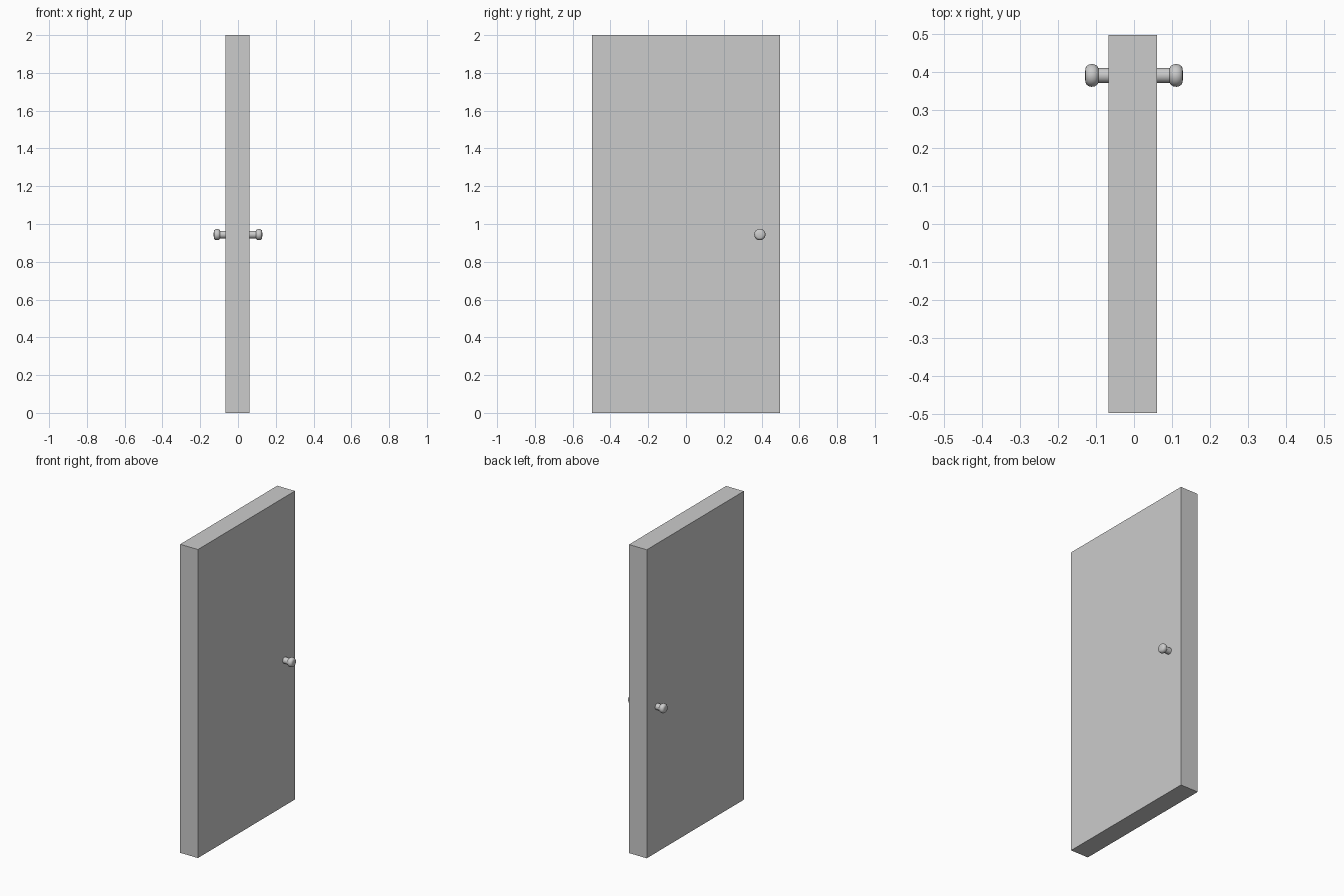
import bpy
import bmesh
from math import pi, radians
from mathutils import Matrix

cube = bpy.data.objects.get("Cube")
if cube:
    bpy.data.objects.remove(cube, do_unlink=True)

grey = bpy.data.materials.new("plain_grey")
grey.use_nodes = True
color = (0.6, 0.6, 0.6, 1)
grey.diffuse_color = color
grey.node_tree.nodes["Principled BSDF"].inputs["Base Color"].default_value = color


def add_object(name, bm):
    mesh = bpy.data.meshes.new(name)
    bmesh.ops.recalc_face_normals(bm, faces=bm.faces[:])
    bm.to_mesh(mesh)
    bm.free()
    mesh.materials.append(grey)
    obj = bpy.data.objects.new(name, mesh)
    bpy.context.collection.objects.link(obj)
    return obj


# Door slab
bm = bmesh.new()
bmesh.ops.create_cube(bm, size=1)
bmesh.ops.transform(bm, verts=bm.verts[:], matrix=Matrix.Translation((-0.003, 0, 1))
                    @ Matrix.Diagonal((0.127, 0.994, 2, 1)))
add_object("door_slab", bm)

# Knob on each face: (distance along the shaft, radius), lathed about x
PROFILE = [(0.05, 0), (0.05, 0.02), (0.094, 0.02), (0.097, 0.025), (0.104, 0.029),
           (0.112, 0.03), (0.12, 0.028), (0.126, 0.023), (0.128, 0.018), (0.129, 0)]


def add_knob(name, side):
    bm = bmesh.new()
    verts = [bm.verts.new((side * x, r, 0)) for x, r in PROFILE]
    edges = [bm.edges.new(pair) for pair in zip(verts, verts[1:])]
    bmesh.ops.spin(bm, geom=verts + edges, cent=(0, 0, 0), axis=(1, 0, 0),
                   angle=2 * pi, steps=32)
    bmesh.ops.remove_doubles(bm, verts=bm.verts[:], dist=0.0001)
    knob = add_object(name, bm)
    knob.location = (0, 0.391, 0.944)
    bpy.ops.object.select_all(action='DESELECT')
    knob.select_set(True)
    bpy.context.view_layer.objects.active = knob
    bpy.ops.object.shade_smooth_by_angle(angle=radians(40))


add_knob("left_knob", 1)
add_knob("right_knob", -1)
